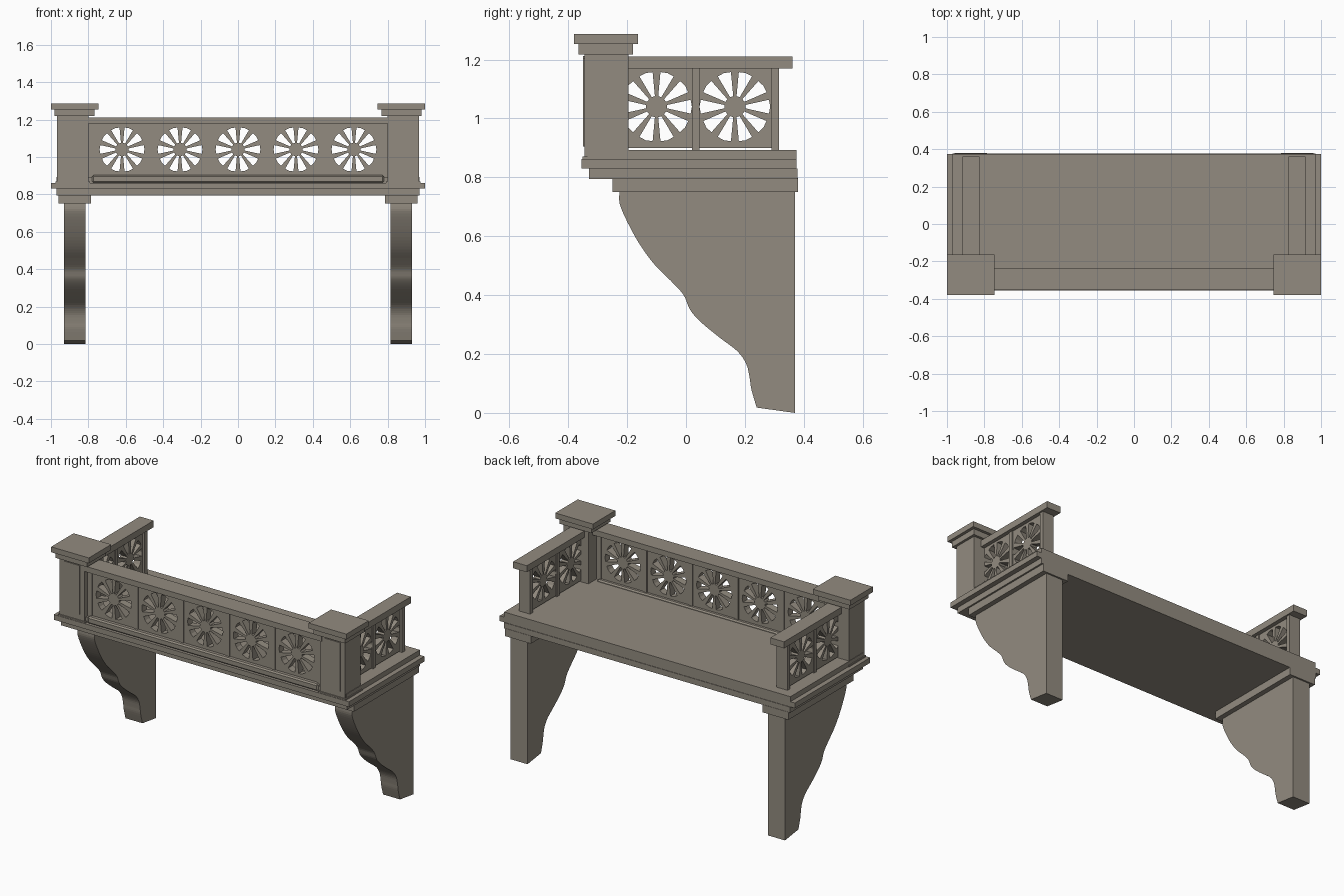
import bpy
import bmesh
from math import cos, sin, pi, radians
from mathutils import Matrix, Vector

if "Cube" in bpy.data.objects:
    bpy.data.objects.remove(bpy.data.objects["Cube"], do_unlink=True)

stone = bpy.data.materials.new("warm_grey_stone")
stone.use_nodes = True
COLOUR = (0.29, 0.26, 0.215, 1)
stone.diffuse_color = COLOUR
stone.node_tree.nodes["Principled BSDF"].inputs["Base Color"].default_value = COLOUR


def add_mesh(name, mesh):
    obj = bpy.data.objects.new(name, mesh)
    mesh.materials.clear()
    mesh.materials.append(stone)
    bpy.context.scene.collection.objects.link(obj)
    return obj


def box(name, x, y, z):
    """Box between the (low, high) limits on each axis."""
    bm = bmesh.new()
    bmesh.ops.create_cube(bm, size=1)
    for v in bm.verts:
        v.co = [lim[0] if c < 0 else lim[1] for c, lim in zip(v.co, (x, y, z))]
    mesh = bpy.data.meshes.new(name)
    bm.to_mesh(mesh)
    bm.free()
    return add_mesh(name, mesh)


def side_box(name, side, x, y, z):
    """Box on the given side (+1 left, -1 right)."""
    return box(name, sorted((side * x[0], side * x[1])), y, z)


def pierced_panel(name, length, height, centres, rosette_z, thickness, matrix):
    """Plate pierced by rosettes of ten wedge openings."""
    curve = bpy.data.curves.new(name, "CURVE")
    curve.dimensions = "2D"
    curve.fill_mode = "BOTH"
    curve.extrude = thickness / 2

    def outline(points):
        spline = curve.splines.new("POLY")
        spline.points.add(len(points) - 1)
        for p, (u, v) in zip(spline.points, points):
            p.co = (u, v, 0, 1)
        spline.use_cyclic_u = True

    (u0, u1), (v0, v1) = length, height
    outline([(u0, v0), (u1, v0), (u1, v1), (u0, v1)])
    for c in centres:
        for k in range(10):
            a = k * pi / 5
            wedge = [(0.036, -9), (0.118, -11.5), (0.12, 0), (0.118, 11.5), (0.036, 9)]
            outline([(c + r * cos(a + radians(d)), rosette_z + r * sin(a + radians(d)))
                     for r, d in wedge])
    temp = bpy.data.objects.new(name + "_outline", curve)
    bpy.context.scene.collection.objects.link(temp)
    deps = bpy.context.evaluated_depsgraph_get()
    mesh = bpy.data.meshes.new_from_object(temp.evaluated_get(deps))
    bpy.data.objects.remove(temp, do_unlink=True)
    mesh.transform(matrix)
    for poly in mesh.polygons:
        poly.use_smooth = False
    return add_mesh(name, mesh)


def smooth_path(points, steps=4):
    """Catmull-Rom curve through the points."""
    p = [Vector(q) for q in [points[0]] + points + [points[-1]]]
    out = []
    for a, b, c, d in zip(p, p[1:], p[2:], p[3:]):
        for i in range(steps):
            t = i / steps
            out.append(b + (c - a) * t / 2 + (a * 2 - b * 5 + c * 4 - d) * t * t / 2
                       + (b * 3 - a - c * 3 + d) * t ** 3 / 2)
    return out + [p[-1]]


def bracket(name, x0, x1):
    """Scrolled support, its side profile extruded along x."""
    scroll = smooth_path([(-.226, .75), (-.225, .71), (-.2, .65), (-.157, .572), (-.107, .504),
                          (-.05, .447), (-.008, .4), (.014, .35), (.052, .307), (.114, .256),
                          (.175, .209), (.205, .165), (.216, .12), (.222, .08), (.24, .018)])
    profile = scroll + [Vector((.37, 0)), Vector((.37, .75))]
    bm = bmesh.new()
    face = bm.faces.new([bm.verts.new((x0, p.x, p.y)) for p in profile])
    grown = bmesh.ops.extrude_face_region(bm, geom=[face])["geom"]
    bmesh.ops.translate(bm, vec=(x1 - x0, 0, 0),
                        verts=[g for g in grown if isinstance(g, bmesh.types.BMVert)])
    bmesh.ops.recalc_face_normals(bm, faces=bm.faces)
    mesh = bpy.data.meshes.new(name)
    bm.to_mesh(mesh)
    bm.free()
    return add_mesh(name, mesh)


# Stepped floor slab
box("floor_top", (-.97, .97), (-.335, .375), (.86, .893))
box("floor_ledge", (-1, 1), (-.355, .375), (.83, .862))
box("floor_base", (-.97, .97), (-.33, .378), (.795, .83))

# Front balustrade
upright = Matrix.Rotation(radians(90), 4, "X")
pitch = 0.31
pierced_panel("front_panel", (-.81, .81), (.89, 1.185), [i * pitch for i in range(-2, 3)], 1.04,
              .045, Matrix.Translation((0, -.295, 0)) @ upright)
box("front_rail", (-.81, .81), (-.35, -.235), (1.178, 1.212))
bottom = box("front_bottom_rail", (-.78, .78), (-.345, -.25), (.862, .904))
bevel = bottom.modifiers.new("soft_edge", "BEVEL")
bevel.width = .008
for i in range(6):
    x = (i - 2.5) * pitch
    box(f"front_divider_{i + 1}", (x - .012, x + .012), (-.323, -.267), (.89, 1.18))

for side, label in ((1, "left"), (-1, "right")):
    # Corner post with plinth, front plate and stepped cap
    side_box(label + "_post", side, (.798, .967), (-.345, -.195), (.86, 1.225))
    side_box(label + "_post_plinth", side, (.79, .975), (-.352, -.187), (.86, .87))
    side_box(label + "_post_plate", side, (.83, .935), (-.35, -.34), (.905, 1.205))
    side_box(label + "_cap_lower", side, (.767, .982), (-.365, -.18), (1.218, 1.255))
    side_box(label + "_cap_upper", side, (.745, 1), (-.38, -.163), (1.253, 1.286))

    # Side balustrade
    turn = Matrix.Translation((side * .872, 0, 0)) @ Matrix.Rotation(radians(90), 4, "Z")
    pierced_panel(label + "_side_panel", (-.24, .295), (.899, 1.175), (-.1, .166), 1.04,
                  .045, turn @ upright)
    side_box(label + "_side_rail", side, (.825, .918), (-.2, .362), (1.17, 1.21))
    side_box(label + "_side_divider", side, (.844, .9), (.021, .045), (.89, 1.175))
    side_box(label + "_end_post", side, (.835, .909), (.29, .316), (.89, 1.172))

    # Scrolled bracket and its head
    side_box(label + "_bracket_head", side, (.785, .96), (-.25, .38), (.75, .797))
    bracket(label + "_bracket", *sorted((side * .815, side * .93)))
